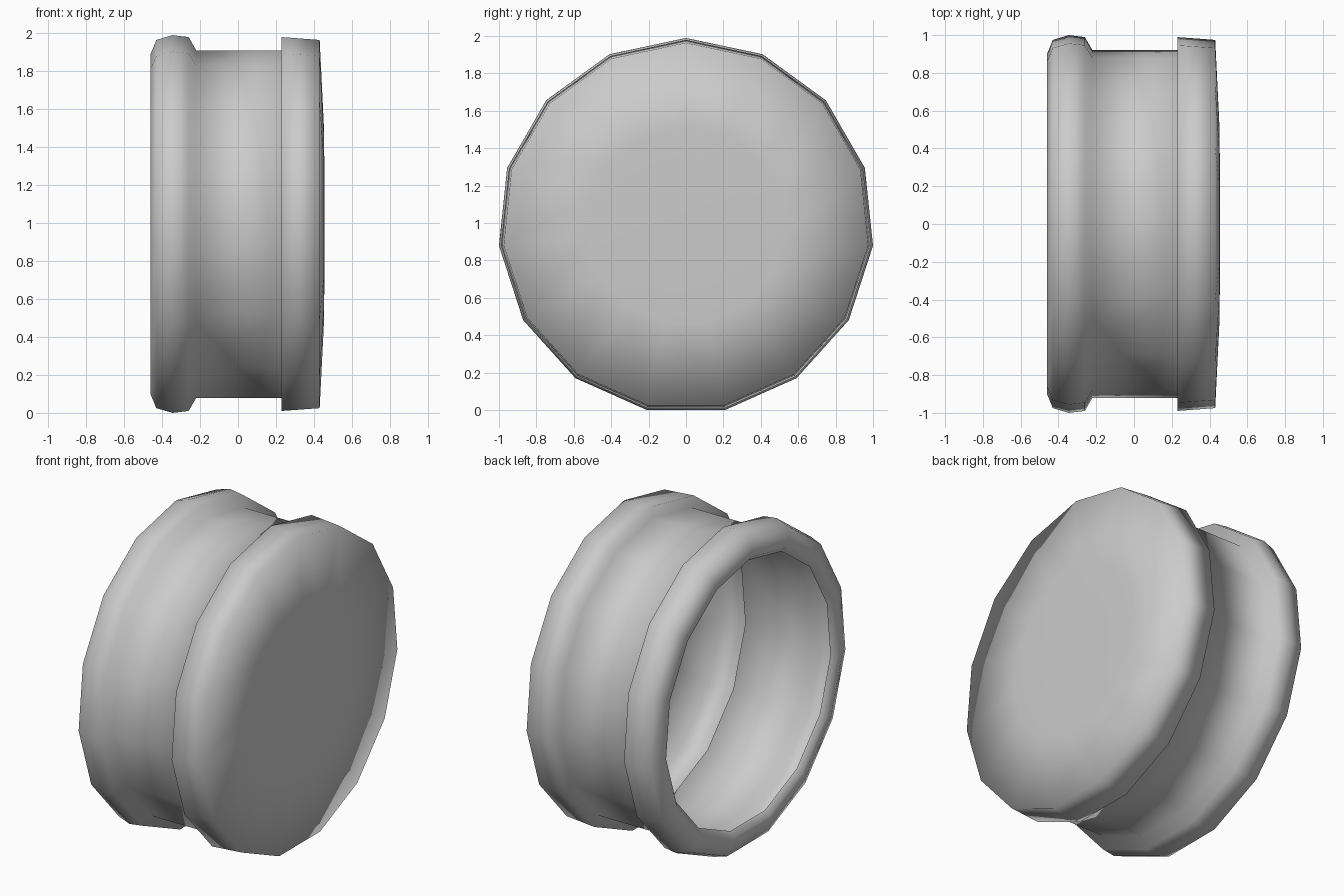
import bpy, bmesh, math

if "Cube" in bpy.data.objects:
    bpy.data.objects.remove(bpy.data.objects["Cube"])

SIDES = 15
RADIUS = 1.0055
CENTRE_Z = RADIUS * math.cos(math.pi / SIDES)


def lathe(name, profile, close_start=False, close_end=False):
    """Turn (x, radius) points round the x axis, with a vertex at the top."""
    bm = bmesh.new()
    rings = []
    for x, r in profile:
        ring = []
        for k in range(SIDES):
            a = 2 * math.pi * k / SIDES
            ring.append(bm.verts.new((x, r * math.sin(a), CENTRE_Z + r * math.cos(a))))
        rings.append(ring)
    for a, b in zip(rings, rings[1:]):
        for k in range(SIDES):
            n = (k + 1) % SIDES
            bm.faces.new((a[k], a[n], b[n], b[k]))
    if close_start:
        bm.faces.new(rings[0])
    if close_end:
        bm.faces.new(rings[-1][::-1])
    bmesh.ops.recalc_face_normals(bm, faces=bm.faces)
    for f in bm.faces:
        f.smooth = True
    mesh = bpy.data.meshes.new(name)
    bm.to_mesh(mesh)
    bm.free()
    obj = bpy.data.objects.new(name, mesh)
    bpy.context.collection.objects.link(obj)
    return obj


# One smooth hollow shell: rounded lip, groove, flange and shallow dome, open at the back
lathe("grooved_wheel", [
    (-0.43, 0.83), (-0.46, 0.86), (-0.46, 0.906),
    (-0.43, 0.98), (-0.345, RADIUS), (-0.26, 0.995), (-0.22, 0.925), (0.23, 0.925),
    (0.23, 0.995), (0.43, 0.98), (0.452, 0.53), (0.455, 0.3),
], close_end=True)
